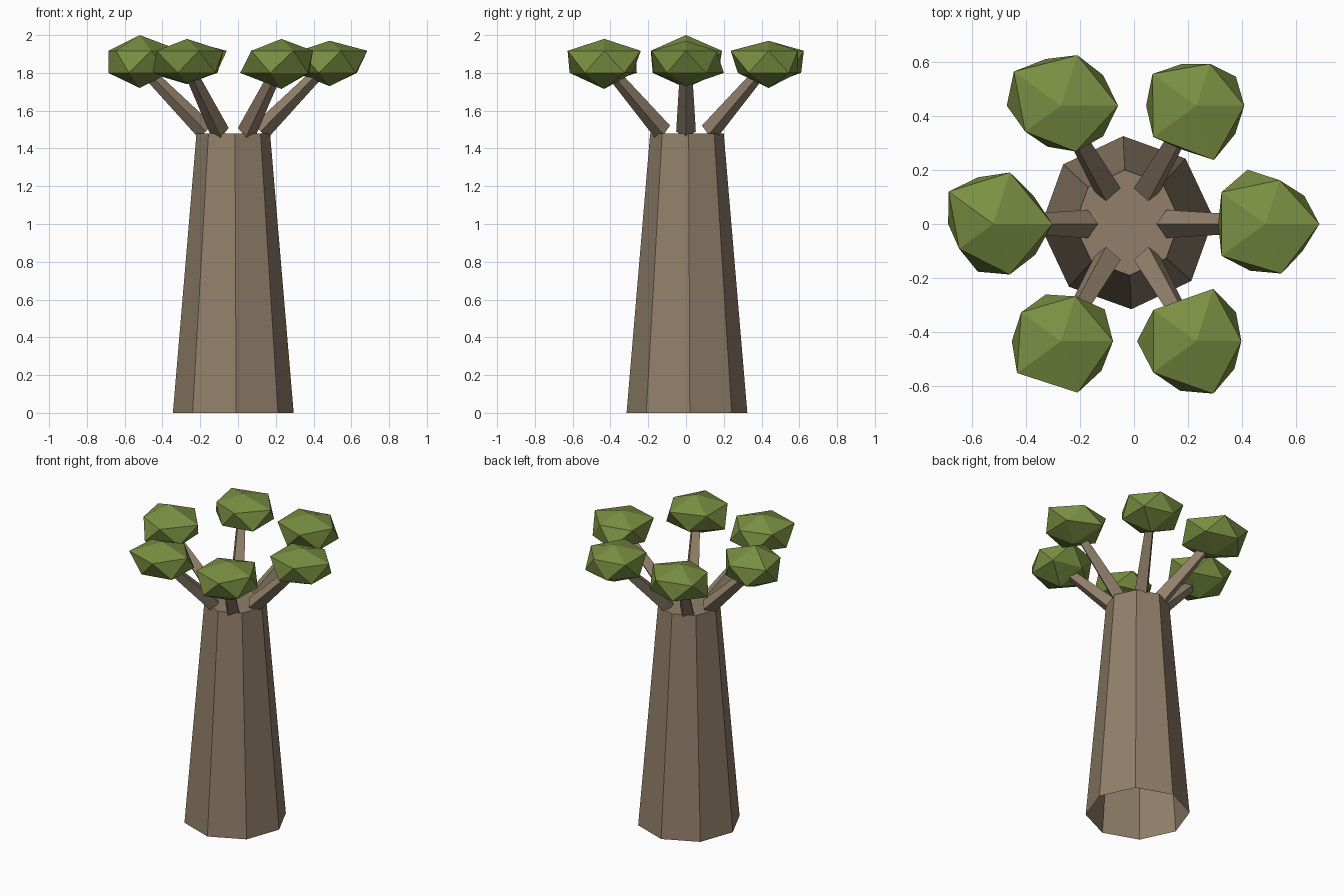
import bpy, bmesh, math
from mathutils import Vector, Matrix

if "Cube" in bpy.data.objects:
    bpy.data.objects.remove(bpy.data.objects["Cube"])


def material(name, rgb):
    m = bpy.data.materials.new(name)
    m.diffuse_color = (*rgb, 1)
    m.use_nodes = True
    m.node_tree.nodes["Principled BSDF"].inputs["Base Color"].default_value = m.diffuse_color
    return m


BARK = material("bark_brown", (0.283, 0.212, 0.144))
LEAF = material("leaf_green", (0.195, 0.279, 0.055))
CX = -0.025  # trunk axis


def add(name, bm, mat):
    bmesh.ops.recalc_face_normals(bm, faces=bm.faces)
    me = bpy.data.meshes.new(name)
    bm.to_mesh(me)
    bm.free()
    me.materials.append(mat)
    ob = bpy.data.objects.new(name, me)
    bpy.context.collection.objects.link(ob)
    return ob


# Trunk: tapered octagon, closed on top, open underneath
bm = bmesh.new()
rings = []
for r, z in ((0.32, 0), (0.195, 1.48)):
    rings.append([bm.verts.new((CX + r * math.cos(math.radians(45 * i + 2.7)),
                                0.005 + r * math.sin(math.radians(45 * i + 2.7)), z))
                  for i in range(8)])
lo, hi = rings
for i in range(8):
    j = (i + 1) % 8
    bm.faces.new((lo[i], lo[j], hi[j], hi[i]))
bm.faces.new(hi)
add("trunk", bm, BARK)


# Branch: tapered four-sided bar between two points
def branch(name, a, b):
    d = b - a
    rot = Vector((0, 0, 1)).rotation_difference(d).to_matrix().to_4x4()
    bm = bmesh.new()
    bot = [bm.verts.new((0.052 * x, 0.052 * y, 0)) for x, y in ((1, 0), (0, 1), (-1, 0), (0, -1))]
    top = [bm.verts.new((v.co.x * 0.6, v.co.y * 0.6, d.length)) for v in bot]
    for i in range(4):
        j = (i + 1) % 4
        bm.faces.new((bot[i], bot[j], top[j], top[i]))
    bm.faces.new(bot[::-1])
    bm.faces.new(top)
    bm.transform(Matrix.Translation(a) @ rot)
    add(name, bm, BARK)


# Leaf clump: squashed, uneven icosahedron; radii go round in 36 degree steps,
# alternating between the upper and the lower ring
def clump(name, x, y, top, bottom, radii):
    bm = bmesh.new()
    ring = [bm.verts.new((x + r / 270 * math.cos(math.radians(36 * i)),
                          y + r / 270 * math.sin(math.radians(36 * i)),
                          1.8 if i % 2 else 1.917)) for i, r in enumerate(radii)]
    t, b = bm.verts.new((x, y, top)), bm.verts.new((x, y, bottom))
    for i in range(10):
        j, k = (i + 1) % 10, (i + 2) % 10
        bm.faces.new((ring[i], ring[j], ring[k]))
        bm.faces.new((ring[i], ring[k], b if i % 2 else t))
    add(name, bm, LEAF)


CLUMPS = [
    ("right", 0, 0.485, 0.0, 1.97, 1.73, (54, 48, 46, 57, 54, 47, 54, 49, 52, 46)),
    ("back_right", 60, 0.23, 0.437, 1.97, 1.72, (48, 49, 44, 44, 54, 50, 53, 46, 57, 48)),
    ("back_left", 120, -0.27, 0.437, 1.97, 1.74, (57, 52, 53, 49, 58, 54, 44, 43, 48, 52)),
    ("left", 180, -0.52, 0.0, 2.0, 1.72, (59, 49, 54, 49, 55, 45, 42, 50, 53, 52)),
    ("front_left", 240, -0.27, -0.433, 1.98, 1.745, (52, 54, 47, 49, 49, 49, 54, 42, 54, 50)),
    ("front_right", 300, 0.23, -0.433, 1.98, 1.715, (45, 49, 55, 43, 53, 59, 53, 52, 55, 47)),
]
for side, ang, x, y, top, bottom, radii in CLUMPS:
    a = math.radians(ang)
    base = Vector((CX + 0.145 * math.cos(a), 0.145 * math.sin(a), 1.49))
    tip = Vector((CX + 0.48 * math.cos(a), 0.48 * math.sin(a), 1.83))
    branch("branch_" + side, base, tip)
    clump("leaves_" + side, x, y, top, bottom, radii)
